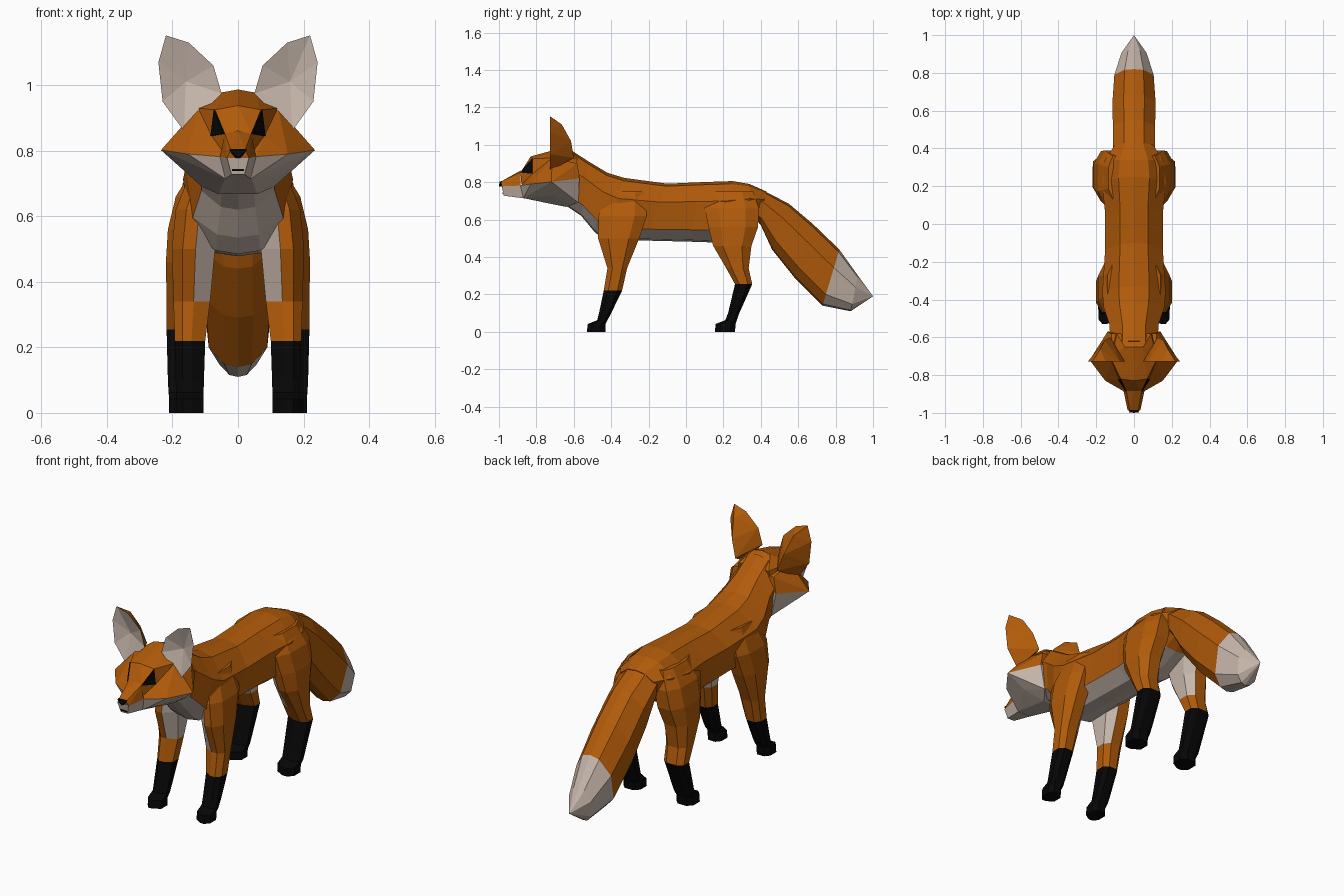
import bpy, bmesh
from mathutils import Vector

if "Cube" in bpy.data.objects:
    bpy.data.objects.remove(bpy.data.objects["Cube"])


def material(name, rgb):
    m = bpy.data.materials.new(name)
    m.use_nodes = True
    m.diffuse_color = (*rgb, 1)
    node = m.node_tree.nodes["Principled BSDF"]
    node.inputs["Base Color"].default_value = (*rgb, 1)
    node.inputs["Roughness"].default_value = 0.9
    return m


MATS = [material("orange_fur", (0.44, 0.104, 0.003)),
        material("pale_fur", (0.57, 0.47, 0.405)),
        material("black_fur", (0.002, 0.002, 0.002))]
ORANGE, PALE, BLACK = range(3)


def finish(name, bm, rule):
    """Colour faces by a rule (or one index) and link the object."""
    bmesh.ops.recalc_face_normals(bm, faces=bm.faces)
    bm.normal_update()
    for f in bm.faces:
        f.material_index = rule(f.normal, f.calc_center_median()) if callable(rule) else rule
    me = bpy.data.meshes.new(name)
    bm.to_mesh(me)
    bm.free()
    for m in MATS:
        me.materials.append(m)
    ob = bpy.data.objects.new(name, me)
    bpy.context.collection.objects.link(ob)


def loft(name, rings, rule, tip=None):
    bm = bmesh.new()
    loops = [[bm.verts.new(p) for p in ring] for ring in rings]
    n = len(loops[0])
    for a, b in zip(loops, loops[1:]):
        for i in range(n):
            j = (i + 1) % n
            bm.faces.new((a[i], a[j], b[j], b[i]))
    bm.faces.new(loops[0])
    if tip:
        t = bm.verts.new(tip)
        for i in range(n):
            bm.faces.new((loops[-1][i], loops[-1][(i + 1) % n], t))
    else:
        bm.faces.new(loops[-1])
    finish(name, bm, rule)


def hull_mesh(points):
    bm = bmesh.new()
    for p in points:
        bm.verts.new(p)
    bmesh.ops.convex_hull(bm, input=bm.verts[:])
    loose = [v for v in bm.verts if not v.link_faces]
    bmesh.ops.delete(bm, geom=loose, context="VERTS")
    bmesh.ops.recalc_face_normals(bm, faces=bm.faces)
    bm.normal_update()
    return bm


def hull(name, half, rule):
    """Convex form from points on the left half, mirrored across x."""
    points = {(s * x, y, z) for x, y, z in half for s in (1, -1)}
    finish(name, hull_mesh(sorted(points)), rule)


# Cross-section shared by torso and tail
HALF = [(0, 1), (.48, .91), (1, .35), (.86, -.6), (.4, -.94), (0, -1)]
SECTION = HALF + [(-x, z) for x, z in HALF[-2:0:-1]]


def cross(y_top, z_top, y_bot, z_bot, width):
    top, bot = Vector((0, y_top, z_top)), Vector((0, y_bot, z_bot))
    return [bot.lerp(top, (h + 1) / 2) + Vector((w * width, 0, 0)) for w, h in SECTION]


# Torso and neck
torso = [(-.62, .975, -.65, .68, .125), (-.52, .91, -.56, .62, .13),
         (-.42, .85, -.49, .535, .16), (-.33, .823, -.43, .485, .168),
         (-.1, .792, -.22, .488, .153), (.08, .8, .02, .482, .153),
         (.25, .806, .14, .478, .17), (.34, .79, .33, .55, .155),
         (.43, .75, .4, .62, .1)]
loft("torso", [cross(*r) for r in torso],
     lambda n, c: PALE if n.z < -.3 and c.y < .3 else ORANGE)

# Tail with pale end
tail = [(.3, .785, .36, .62, .1), (.42, .752, .4, .57, .112),
        (.55, .685, .46, .44, .112), (.68, .575, .58, .29, .114),
        (.82, .44, .73, .14, .104), (.92, .3, .88, .11, .066)]
loft("tail", [cross(*r) for r in tail],
     lambda n, c: PALE if c.y - .32 * (c.z - .14) > .73 else ORANGE, tip=(0, 1, .19))

# Legs: z, front y, back y, inner x, outer x (inner front corner cut wide)
OUTLINE = [(1, .5), (.5, 1), (-.5, 1), (-1, .5), (-1, -.5), (-.1, -1), (.5, -1), (1, -.5)]
FRONT = [(0, -.53, -.43, .105, .188), (.042, -.525, -.43, .105, .188),
         (.062, -.475, -.42, .105, .188), (.1, -.465, -.4, .104, .19),
         (.22, -.44, -.342, .1, .193), (.34, -.42, -.315, .085, .197),
         (.5, -.47, -.25, .07, .202), (.62, -.468, -.21, .06, .19),
         (.75, -.42, -.22, .05, .14)]
REAR = [(0, .155, .262, .108, .21), (.042, .158, .265, .108, .21),
        (.062, .21, .272, .108, .212), (.1, .225, .285, .105, .214),
        (.255, .262, .354, .1, .218), (.34, .215, .335, .095, .218),
        (.46, .145, .35, .08, .22), (.56, .12, .385, .06, .214),
        (.66, .1, .39, .05, .19), (.75, .13, .36, .04, .135)]


def leg(name, stations, s):
    rings = []
    for z, y0, y1, x0, x1 in stations:
        rings.append([(s * ((x0 + x1) + u * (x1 - x0)) / 2,
                       ((y0 + y1) + v * (y1 - y0)) / 2, z) for u, v in OUTLINE])

    def rule(n, c):
        if c.z < .22:
            return BLACK
        return PALE if c.z > .36 and n.x * s < -.3 else ORANGE
    loft(name, rings, rule)


# Head: skull, orange cheeks and snout over pale jaw
brow, eye_low, eye_front = (.07, -.82, .925), (.08, -.82, .845), (.04, -.885, .852)
cheek_tip, cheek_front, cheek_back = (.235, -.72, .802), (.152, -.83, .79), (.14, -.57, .82)
snout_side, temple = (.055, -.885, .782), (.122, -.715, .93)
hull("skull", [brow, eye_low, eye_front, (0, -.83, .938), temple, (0, -.65, .987),
               (.05, -.65, .978), (.09, -.58, .925), (.12, -.6, .8), (.04, -.88, .79)], ORANGE)
hull("cheeks", [cheek_tip, cheek_front, cheek_back, snout_side, eye_low, temple,
                (.165, -.715, .86), (.12, -.58, .9)], ORANGE)
hull("snout", [eye_front, snout_side, (0, -.885, .862), (.022, -.99, .803),
               (.034, -.985, .778)], ORANGE)
hull("jaw", [cheek_tip, cheek_front, cheek_back, snout_side, (.04, -.87, .715),
             (.14, -.7, .73), (.05, -.75, .69), (.06, -.64, .668), (.11, -.575, .69)], PALE)
hull("muzzle", [snout_side, (.033, -.985, .778), (.02, -.975, .728),
                (.038, -.87, .714)], PALE)
hull("nose", [(.026, -.997, .803), (.022, -.975, .808), (0, -1, .778), (.012, -.975, .778)], BLACK)
hull("mouth", [(.018, -.982, .744), (.018, -.982, .738), (.018, -.976, .744),
               (.018, -.976, .738)], BLACK)

# Ears: outline at the front plane, bulging back, hollow front
EAR_RIM = [(.22, 1.152), (.243, 1.07), (.23, .95), (.165, .86), (.05, .975),
           (.075, 1.06), (.15, 1.13)]
EAR_BACK = [(.18, -.665, 1.11), (.155, -.615, 1.02), (.125, -.6, .93)]


def ear(name, s):
    pts = [(s * x, -.727, z) for x, z in EAR_RIM] + [(s * x, y, z) for x, y, z in EAR_BACK]
    bm = hull_mesh(pts)
    front = [f for f in bm.faces if f.normal.y < -.95]
    face = bmesh.ops.dissolve_faces(bm, faces=front)["region"]
    hollow = bmesh.ops.poke(bm, faces=face, offset=-.035)["faces"]
    centres = {f.calc_center_median().to_tuple(4) for f in hollow}
    finish(name, bm, lambda n, c: PALE if c.to_tuple(4) in centres else ORANGE)


def eye(name, s):
    tri = [Vector((s * x, y, z)) for x, y, z in (brow, eye_low, eye_front)]
    out = (tri[1] - tri[0]).cross(tri[2] - tri[0]).normalized() * .005
    if out.x * s < 0:
        out = -out
    finish(name, hull_mesh(tri + [p + out for p in tri]), BLACK)


for side, s in (("left", 1), ("right", -1)):
    leg(side + "_front_leg", FRONT, s)
    leg(side + "_rear_leg", REAR, s)
    ear(side + "_ear", s)
    eye(side + "_eye", s)
